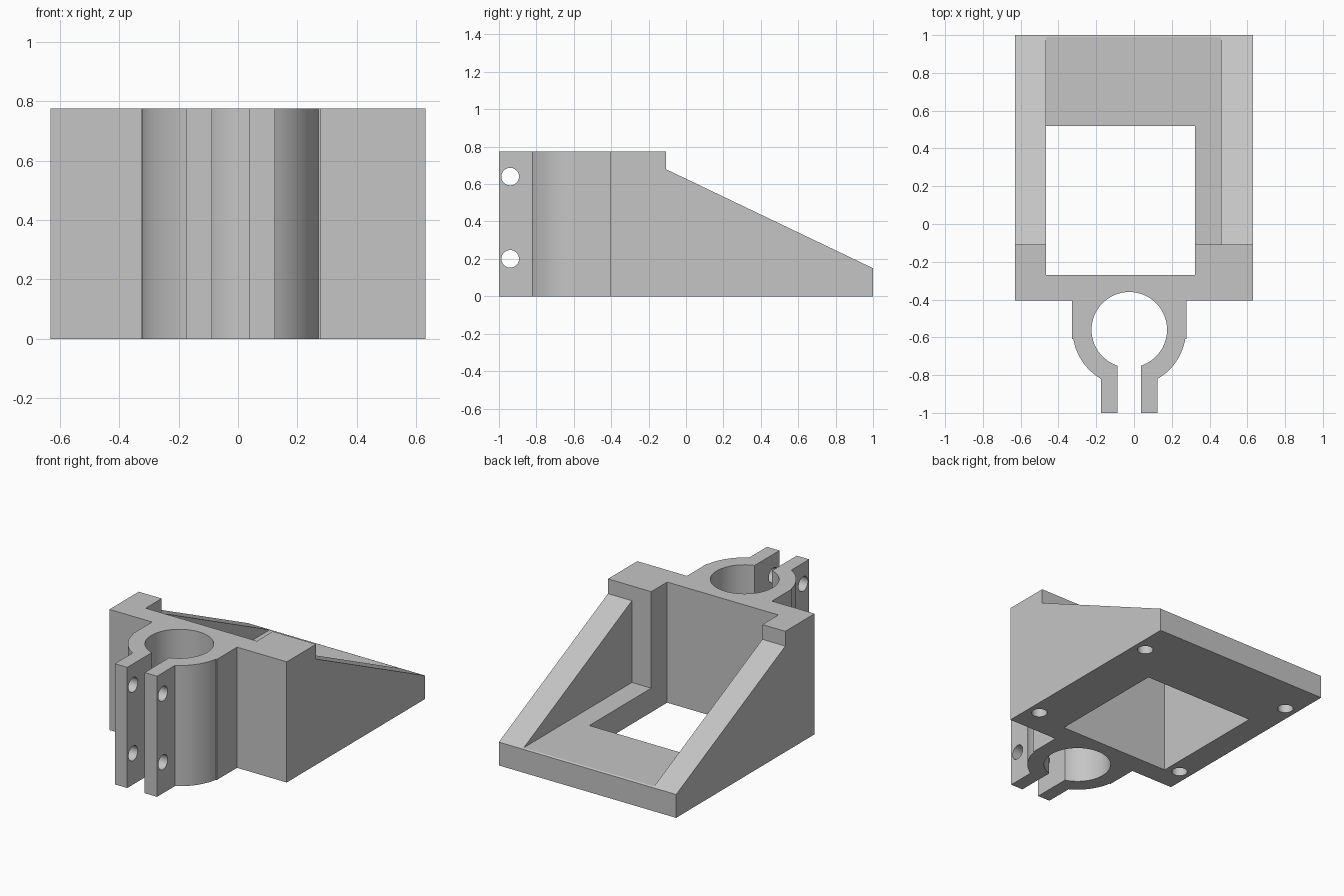
import bpy, bmesh, math
from mathutils import Matrix, Vector

if "Cube" in bpy.data.objects:
    bpy.data.objects.remove(bpy.data.objects["Cube"])

HEIGHT = 0.775
CX, CY = -0.025, -0.56      # clamp bore axis
grey = bpy.data.materials.new("plain_grey")
grey.use_nodes = True
grey.diffuse_color = (0.56, 0.56, 0.56, 1)
grey.node_tree.nodes["Principled BSDF"].inputs["Base Color"].default_value = (0.56, 0.56, 0.56, 1)


def finish(name, bm):
    bmesh.ops.recalc_face_normals(bm, faces=bm.faces)
    mesh = bpy.data.meshes.new(name)
    bm.to_mesh(mesh)
    bm.free()
    obj = bpy.data.objects.new(name, mesh)
    mesh.materials.append(grey)
    bpy.context.collection.objects.link(obj)
    return obj


def prism(name, points, depth):
    """Extrude a closed 3D outline along a vector."""
    bm = bmesh.new()
    face = bm.faces.new([bm.verts.new(p) for p in points])
    out = bmesh.ops.extrude_face_region(bm, geom=[face])
    moved = [g for g in out["geom"] if isinstance(g, bmesh.types.BMVert)]
    bmesh.ops.translate(bm, verts=moved, vec=Vector(depth))
    return finish(name, bm)


def box(name, x0, x1, y0, y1, z0, z1):
    return prism(name, [(x0, y0, z0), (x1, y0, z0), (x1, y1, z0), (x0, y1, z0)], (0, 0, z1 - z0))


def cylinder(name, centre, radius, length, axis="Z", sides=32):
    bm = bmesh.new()
    turn = Matrix.Rotation(math.pi / 2, 4, "Y") if axis == "X" else Matrix()
    bmesh.ops.create_cone(bm, cap_ends=True, segments=sides, radius1=radius, radius2=radius,
                          depth=length, matrix=Matrix.Translation(centre) @ turn)
    return finish(name, bm)


def combine(target, tool, operation):
    mod = target.modifiers.new(operation.lower(), "BOOLEAN")
    mod.operation, mod.solver, mod.object = operation, "EXACT", tool
    bpy.context.view_layer.objects.active = target
    bpy.ops.object.modifier_apply(modifier=mod.name)
    bpy.data.objects.remove(tool)


# Wedge-shaped body from its side profile
side = [(-0.405, 0), (1, 0), (1, 0.15), (-0.108, 0.68), (-0.108, HEIGHT), (-0.405, HEIGHT)]
body = prism("clamp_bracket", [(-0.63, y, z) for y, z in side], (1.26, 0, 0))

# Pocket between the ribs, and the window through the floor
combine(body, box("pocket", -0.467, 0.46, -0.108, 1.2, 0.155, 1), "DIFFERENCE")
combine(body, box("window", -0.467, 0.323, -0.27, 0.52, -0.1, 1), "DIFFERENCE")

# Clamp collar with two ears, mirrored about the bore axis
start, end = math.asin(0.05 / 0.3), math.acos(0.15 / 0.3)
half = [(0.302, -0.38), (0.302, -0.61)]
for i in range(17):
    a = start + (end - start) * i / 16
    half.append((0.3 * math.cos(a), CY - 0.3 * math.sin(a)))
half.append((0.15, -1))
outline = [(CX + x, y, 0) for x, y in half] + [(CX - x, y, 0) for x, y in reversed(half)]
combine(body, prism("collar", outline, (0, 0, HEIGHT)), "UNION")

# Bore and clamping slot
combine(body, cylinder("bore", (CX, CY, 0.4), 0.2, 2, sides=64), "DIFFERENCE")
combine(body, box("slot", CX - 0.062, CX + 0.062, -1.1, CY, -0.1, 1), "DIFFERENCE")

# Bolt holes across the ears
for z in (0.2, 0.64):
    combine(body, cylinder("ear_hole", (CX, -0.94, z), 0.047, 0.6, "X"), "DIFFERENCE")

# Blind mounting holes in the underside
for x in (-0.55, 0.55):
    for y in (-0.23, 0.76):
        combine(body, cylinder("mount_hole", (x, y, 0), 0.047, 0.3), "DIFFERENCE")

bpy.ops.object.select_all(action="DESELECT")
body.select_set(True)
bpy.context.view_layer.objects.active = body
bpy.ops.object.shade_smooth_by_angle(angle=math.radians(20))
